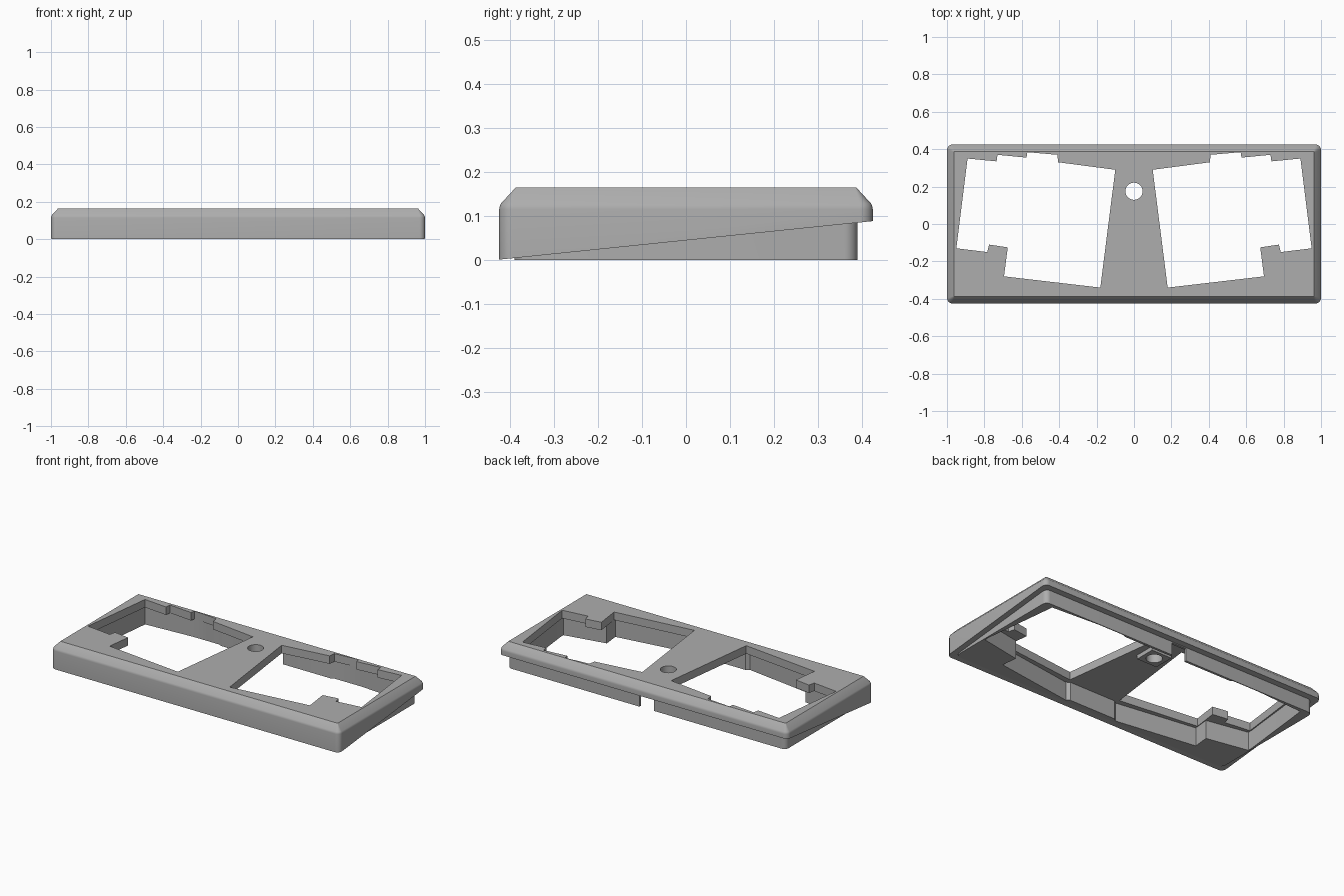
import bpy
import bmesh
import math
from mathutils import Vector

cube = bpy.data.objects.get("Cube")
if cube:
    bpy.data.objects.remove(cube, do_unlink=True)

grey = bpy.data.materials.new("matte grey")
grey.use_nodes = True
colour = (0.42, 0.42, 0.42, 1)
grey.diffuse_color = colour
grey.node_tree.nodes["Principled BSDF"].inputs["Base Color"].default_value = colour

HALF_X, HALF_Y = 1.0, 0.425
SLOPE = 0.103
PLATE_BOTTOM = 0.115


def rounded_rect(inset, radius, steps=8):
    """Outline of the case, inset, with rounded corners."""
    hx, hy = HALF_X - inset, HALF_Y - inset
    points = []
    for corner, (sx, sy) in enumerate([(1, 1), (-1, 1), (-1, -1), (1, -1)]):
        for i in range(steps + 1):
            a = (corner + i / steps) * math.pi / 2
            points.append((sx * (hx - radius) + radius * math.cos(a),
                           sy * (hy - radius) + radius * math.sin(a)))
    return points


def loft(name, rings, cut_slope=False):
    """Solid through a stack of (outline, z) rings."""
    bm = bmesh.new()
    loops = [[bm.verts.new((x, y, z)) for x, y in outline] for outline, z in rings]
    n = len(loops[0])
    for low, high in zip(loops, loops[1:]):
        for i in range(n):
            j = (i + 1) % n
            bm.faces.new((low[i], low[j], high[j], high[i]))
    bm.faces.new(loops[0][::-1])
    bm.faces.new(loops[-1])
    if cut_slope:
        cut = bmesh.ops.bisect_plane(
            bm, geom=bm.verts[:] + bm.edges[:] + bm.faces[:],
            plane_co=Vector((0, -HALF_Y, 0.0005)),
            plane_no=Vector((0, -SLOPE, 1)), clear_inner=True)
        edges = [e for e in cut["geom_cut"] if isinstance(e, bmesh.types.BMEdge)]
        bmesh.ops.holes_fill(bm, edges=edges, sides=0)
    bmesh.ops.recalc_face_normals(bm, faces=bm.faces[:])
    mesh = bpy.data.meshes.new(name)
    bm.to_mesh(mesh)
    bm.free()
    mesh.materials.append(grey)
    obj = bpy.data.objects.new(name, mesh)
    bpy.context.collection.objects.link(obj)
    return obj


def prism(name, outline, bottom, top):
    return loft(name, [(outline, bottom), (outline, top)])


def box(name, x, y0, y1, bottom, top):
    return prism(name, [(-x, y0), (x, y0), (x, y1), (-x, y1)], bottom, top)


def combine(target, tool, operation):
    """Apply a boolean and throw the tool away."""
    mod = target.modifiers.new("cut", "BOOLEAN")
    mod.object = tool
    mod.operation = operation
    mod.solver = "EXACT"
    bpy.context.view_layer.objects.active = target
    bpy.ops.object.modifier_apply(modifier=mod.name)
    bpy.data.objects.remove(tool, do_unlink=True)


def mirrored(points):
    return [(-x, y) for x, y in reversed(points)]


# Upper shell: chamfered rim with a sloping underside
profile = [(0, -0.05), (0, 0.115), (0.001, 0.121), (0.004, 0.128), (0.038, 0.165)]
case = loft("case_shell",
            [(rounded_rect(i, max(0.03 - i, 0.002)), z) for i, z in profile],
            cut_slope=True)

# Inset wedge-shaped base below the rim
base = prism("base", rounded_rect(0.035, 0.03), 0, 0.135)
combine(case, base, "UNION")

# Hollow underside, following both angled halves
half = [(0.16, -0.36), (0.18, -0.375), (0.70, -0.30), (0.69, -0.20),
        (0.955, -0.15), (0.955, -0.12), (0.90, 0.365), (0.74, 0.375),
        (0.58, 0.385), (0.40, 0.385), (0.38, 0.375)]
combine(case, prism("cavity", half + mirrored(half), -0.1, PLATE_BOTTOM), "DIFFERENCE")

# Two stepped openings through the top plate
opening = [(0.10, 0.29), (0.405, 0.33), (0.41, 0.37), (0.57, 0.384),
           (0.575, 0.355), (0.73, 0.37), (0.735, 0.335), (0.89, 0.35),
           (0.95, -0.13), (0.785, -0.15), (0.775, -0.11), (0.675, -0.125),
           (0.695, -0.28), (0.18, -0.34)]
for outline in (opening, mirrored(opening)):
    combine(case, prism("opening", outline, 0.05, 0.3), "DIFFERENCE")

# Square boss under the round hole
combine(case, box("boss", 0.07, 0.11, 0.24, 0.09, 0.14), "UNION")
circle = [(0.046 * math.cos(a * math.pi / 16), 0.175 + 0.046 * math.sin(a * math.pi / 16))
          for a in range(32)]
combine(case, prism("hole", circle, -0.1, 0.3), "DIFFERENCE")

# Cable notch in the back wall
combine(case, box("notch", 0.05, 0.3, 0.42, -0.1, 0.078), "DIFFERENCE")

bpy.ops.object.select_all(action="DESELECT")
case.select_set(True)
bpy.context.view_layer.objects.active = case
bpy.ops.object.shade_smooth_by_angle(angle=math.radians(30))
